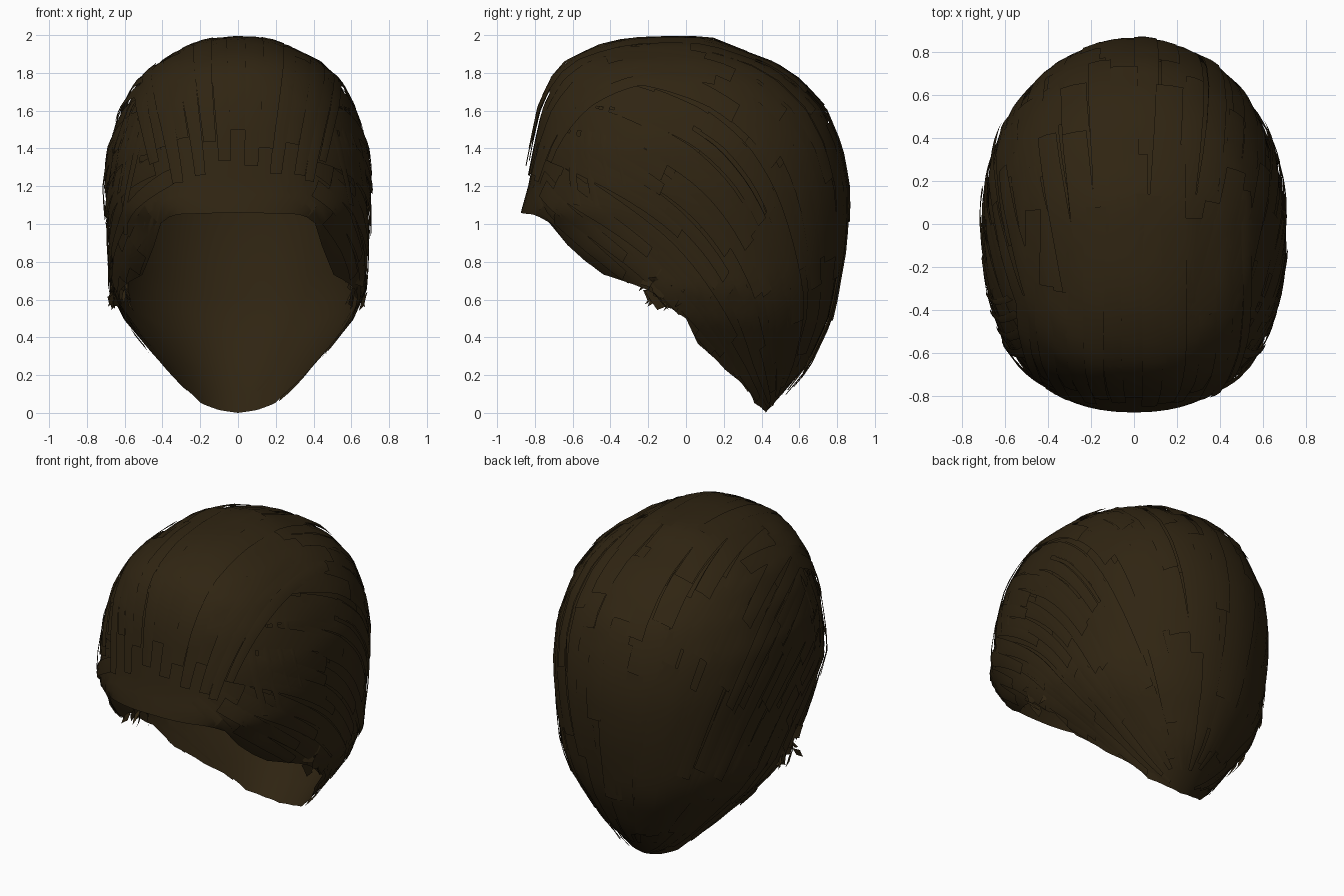
import bpy, bmesh, random
from math import sin, cos, pi, radians, degrees, atan2
from mathutils import Vector

random.seed(7)
rnd = random.uniform
if "Cube" in bpy.data.objects:
    bpy.data.objects.remove(bpy.data.objects["Cube"])

hair = bpy.data.materials.new("dark brown hair")
colour = (0.029, 0.018, 0.006, 1)
hair.use_nodes = True
hair.diffuse_color = colour
bsdf = hair.node_tree.nodes["Principled BSDF"]
bsdf.inputs["Base Color"].default_value = colour
bsdf.inputs["Roughness"].default_value = 0.8

# Head sections: height, half width, front reach, back reach
SECTIONS = [
    (0, .27, .4, .42), (.1, .32, .4, .51), (.25, .41, .4, .64), (.5, .60, .4, .76),
    (.65, .665, .43, .795), (.75, .67, .6, .81), (.85, .675, .72, .83), (1.0, .685, .81, .845),
    (1.06, .69, .875, .848), (1.2, .695, .84, .848), (1.4, .68, .805, .815), (1.6, .615, .77, .735),
    (1.75, .53, .71, .60), (1.84, .43, .64, .47), (1.93, .27, .47, .24), (1.97, .14, .30, .14),
    (1.98, 0, 0, 0)]
# Rim of the cap: degrees round from the forehead, height
RIM = [(0, 1.06), (25, 1.05), (32, 1.0), (37, .86), (45, .73), (60, .68), (74, .62),
       (90, .5), (94, .37), (109, .22), (140, .05), (160, .015), (180, 0)]
TOP = 1.98
CENTRE = Vector((0, 0, .95))


def lookup(table, k):
    k = min(max(k, table[0][0]), table[-1][0])
    for a, b in zip(table, table[1:]):
        if k <= b[0]:
            t = (k - a[0]) / (b[0] - a[0])
            return [p + (q - p) * t for p, q in zip(a[1:], b[1:])]


def section(z, front):
    """Half width, reach and squareness of one half of the head at a height."""
    w, f, b = lookup(SECTIONS, z)
    return (w, f, 2.5) if front else (w, b, 2.12)


def rim_height(deg):
    return lookup(RIM, abs(deg))[0]


def on_head(direction, lift):
    """Follow a ray from the centre out to the head surface, then lift off it."""
    d = direction.normalized()
    low, high = 0.0, 1.6
    for _ in range(16):
        mid = (low + high) / 2
        p = CENTRE + d * mid
        w, reach, n = section(p.z, p.y < 0)
        inside = 0 < p.z < TOP and (abs(p.x) / w) ** n + (abs(p.y) / reach) ** n < 1
        low, high = (mid, high) if inside else (low, mid)
    return CENTRE + d * (low + lift)


def above_rim(p):
    w, reach, n = section(p.z, p.y < 0)
    if w < .05:
        return True
    across, along = (abs(p.x) / w) ** (n / 2), (abs(p.y) / reach) ** (n / 2)
    return p.z > rim_height(degrees(atan2(across, along if p.y < 0 else -along))) - .01


def add_grid(bm, rows, closed=False):
    verts = [[bm.verts.new(p) for p in row] for row in rows]
    for r, s in zip(verts, verts[1:]):
        n = len(r)
        for i in range(n if closed else n - 1):
            j = (i + 1) % n
            bm.faces.new((r[i], r[j], s[j], s[i]))
    return verts


def finish(bm, name):
    mesh = bpy.data.meshes.new(name)
    bm.to_mesh(mesh)
    bm.free()
    mesh.materials.append(hair)
    obj = bpy.data.objects.new(name, mesh)
    bpy.context.collection.objects.link(obj)
    mesh.shade_smooth()


def strip(bm, path, start, end, width, lift0, lift1, steps=14):
    """Lay a flat lock along path(u, side), cut off where it leaves the cap."""
    rows = []
    for i in range(steps + 1):
        t = i / steps
        lift = lift0 + (lift1 - lift0) * t
        u = start + (end - start) * t
        w = width * (1 - .25 * t)
        row = [on_head(path(u, s * w), lift + (.003 if s == 0 else 0)) for s in (-.5, 0, .5)]
        if all(above_rim(p) for p in row):
            rows.append(row)
        elif rows:
            break
    if len(rows) > 2:
        add_grid(bm, rows)


# Smooth open cap, tucked in slightly under the locks above its rim
bm = bmesh.new()
COLUMNS, ROWS = 80, 30
rings = []
for r in range(ROWS):
    ring = []
    tuck = min(1, r / 10) * .016
    for c in range(COLUMNS):
        deg = c * 360 / COLUMNS - 180
        a = radians(deg)
        z0 = rim_height(deg)
        z = z0 + (TOP - z0) * sin(r / ROWS * pi / 2)
        w, reach, n = section(z, cos(a) > 0)
        x = w * abs(sin(a)) ** (2 / n) * (1 - tuck)
        y = reach * abs(cos(a)) ** (2 / n) * (1 - tuck)
        ring.append((x if a > 0 else -x, -y if cos(a) > 0 else y, z - tuck * r / ROWS))
    rings.append(ring)
bm.faces.new(add_grid(bm, rings, closed=True)[-1])
bmesh.ops.recalc_face_normals(bm, faces=bm.faces)
finish(bm, "hair_cap")

# Long locks sweep from the forehead round the head and down to the nape
AXIS = Vector((0, -.87, .47)).normalized()
UP = Vector((0, AXIS.z, -AXIS.y))
SIDE = Vector((1, 0, 0))
DROOP = Vector((0, -.42, -.5))


def sweep(roll):
    def path(theta, offset):
        phi = roll + offset / max(sin(theta), .45)
        ray = AXIS * cos(theta) + (UP * cos(phi) + SIDE * sin(phi)) * sin(theta)
        return ray + DROOP * ((1 - cos(theta)) / 2) ** 2.6
    return path


bm = bmesh.new()
for first, last in ((28, 75), (52, 105), (82, 135), (108, 160)):
    for k in range(44):
        roll = radians(-129 + k * 6 + rnd(-2, 2))
        begin = radians(first + rnd(-8, 14))
        end = radians(last + rnd(-5, 16))
        low = rnd(-.008, .012)
        strip(bm, sweep(roll), begin, end, rnd(.09, .15), low, low + rnd(.003, .015))
finish(bm, "swept_locks")


# Fringe locks run over the top and hang on the forehead
def fringe(x):
    def path(beta, offset):
        spread = .75 + .25 * sin(beta)
        return Vector(((x + offset) * spread, -cos(beta), sin(beta)))
    return path


bm = bmesh.new()
for k in range(15):
    x = (k - 7) * .09
    hang = radians(rnd(24, 40) - abs(x) * 14)
    strip(bm, fringe(x), radians(rnd(65, 115)), hang, rnd(.10, .14), rnd(.01, .02), rnd(.012, .035))
finish(bm, "fringe_locks")

# Temple locks curve down beside the forehead
for side, label in ((1, "left"), (-1, "right")):
    bm = bmesh.new()
    for k in range(4):
        def temple(u, offset, k=k):
            x = .6 + k * .07 + offset
            return Vector((side * x, -.72 + k * .08 + .25 * u * u, .95 - 1.05 * u))
        strip(bm, temple, 0, rnd(.6, .95), .09, .008, rnd(.012, .025))
    finish(bm, label + "_temple_locks")

    # Ragged little tufts in front of the ear
    bm = bmesh.new()
    for k in range(34):
        p = Vector((side * rnd(.59, .68), rnd(-.19, .03), rnd(.62, .8)))
        flow = Vector((side * rnd(-.03, .01), rnd(-.05, .07), rnd(-.1, -.03)))
        across = Vector((side * rnd(-.02, .02), rnd(.02, .04), rnd(-.02, .02)))
        bend = Vector((side * rnd(-.02, .02), 0, 0))
        add_grid(bm, [[p + flow * t + bend * t * t - across, p + flow * t + across * (1 - t * .6)]
                      for t in (0, .35, .7, 1)])
    finish(bm, label + "_ear_tufts")
